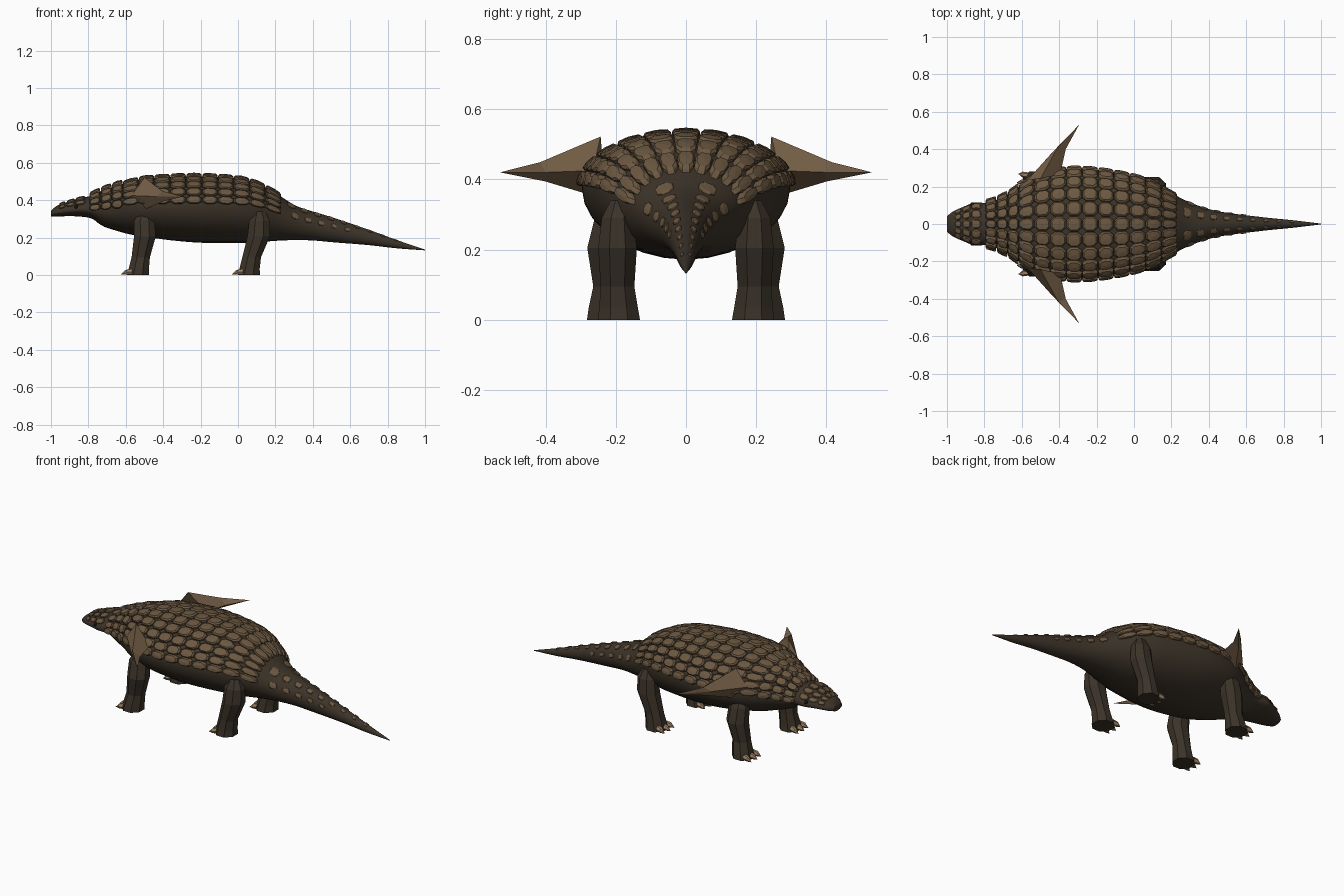
import bpy, bmesh, math
from mathutils import Vector

if "Cube" in bpy.data.objects:
    bpy.data.objects.remove(bpy.data.objects["Cube"])


def material(name, rgb):
    m = bpy.data.materials.new(name)
    m.diffuse_color = (*rgb, 1)
    m.use_nodes = True
    m.node_tree.nodes["Principled BSDF"].inputs["Base Color"].default_value = m.diffuse_color
    return m


HIDE = material("dark hide", (0.046, 0.034, 0.022))
LEG = material("leg hide", (0.044, 0.033, 0.022))
PLATE = material("armour brown", (0.150, 0.098, 0.053))
SPIKE = material("spike brown", (0.185, 0.120, 0.066))
CLAW = material("claw tan", (0.33, 0.22, 0.115))
EYE = material("eye black", (0.008, 0.007, 0.006))

# Body stations: x, centre height, half width, rise above centre, drop below centre
BODY = [
    (-1.00, .330, .042, .015, .018), (-.97, .335, .066, .035, .022),
    (-.90, .345, .097, .050, .030), (-.85, .350, .116, .060, .037),
    (-.78, .350, .112, .075, .048), (-.73, .355, .130, .093, .090),
    (-.66, .365, .165, .108, .125), (-.58, .370, .225, .127, .152),
    (-.50, .375, .268, .140, .170), (-.35, .375, .295, .150, .190),
    (-.20, .375, .290, .153, .202), (0.0, .370, .255, .145, .198),
    (.10, .360, .220, .130, .185), (.20, .330, .165, .110, .147),
    (.30, .290, .115, .085, .103), (.40, .265, .080, .075, .080),
    (.50, .245, .060, .065, .069), (.70, .200, .035, .042, .040),
    (.85, .165, .020, .022, .022), (1.0, .134, .002, .002, .002),
]


def slope(i, k):
    a, b = BODY[max(i - 1, 0)], BODY[min(i + 1, len(BODY) - 1)]
    return (b[k] - a[k]) / (b[0] - a[0])


def station(x):
    """Smoothly interpolated body station at x."""
    i = 0
    while i < len(BODY) - 2 and BODY[i + 1][0] < x:
        i += 1
    p, q = BODY[i], BODY[i + 1]
    h = q[0] - p[0]
    t = (x - p[0]) / h
    out = []
    for k in range(1, 5):
        out.append((2*t**3 - 3*t**2 + 1) * p[k] + (t**3 - 2*t**2 + t) * h * slope(i, k)
                   + (3*t**2 - 2*t**3) * q[k] + (t**3 - t**2) * h * slope(i + 1, k))
    return out


def skin(x, angle, lift=0.0):
    """Point on the body; angle 0 is the spine, +-90 degrees the flanks."""
    zc, w, up, down = station(x)
    c = math.cos(angle)
    return Vector((x, (w + lift) * math.sin(angle), zc + ((up if c > 0 else down) + lift) * c))


def loft(bm, rings, caps=True):
    loops = [[bm.verts.new(p) for p in r] for r in rings]
    n = len(loops[0])
    for a, b in zip(loops, loops[1:]):
        for i in range(n):
            bm.faces.new((a[i], a[(i + 1) % n], b[(i + 1) % n], b[i]))
    if caps:
        bm.faces.new(loops[0])
        bm.faces.new(loops[-1])
    return loops


def cone(bm, rings, tip):
    """Loft the rings and close them on a point."""
    last = loft(bm, rings, False)[-1]
    t = bm.verts.new(tip)
    for i in range(len(last)):
        bm.faces.new((last[i], last[(i + 1) % len(last)], t))


def finish(bm, name, mat, smooth=None):
    bmesh.ops.recalc_face_normals(bm, faces=bm.faces)
    me = bpy.data.meshes.new(name)
    bm.to_mesh(me)
    bm.free()
    me.materials.append(mat)
    ob = bpy.data.objects.new(name, me)
    bpy.context.collection.objects.link(ob)
    if smooth:
        bpy.ops.object.select_all(action='DESELECT')
        ob.select_set(True)
        bpy.context.view_layer.objects.active = ob
        bpy.ops.object.shade_smooth_by_angle(angle=math.radians(smooth))
    return ob


# Head, trunk and tail in one smooth skin
bm = bmesh.new()
loft(bm, [[skin(-1 + 2 * i / 70, 2 * math.pi * j / 28) for j in range(28)] for i in range(71)])
finish(bm, "body", HIDE, 50)


def scute(bm, x, angle, dx, da, height, cut=.5):
    """Raised eight-sided plate following the body surface."""
    shape = [(1, cut), (cut, 1), (-cut, 1), (-1, cut), (-1, -cut), (-cut, -1), (cut, -1), (1, -cut)]
    ring = lambda s, lift: [skin(min(x + u * dx * s, .99), angle + v * da * s, lift) for u, v in shape]
    cone(bm, [ring(1, -.006), ring(.97, height * .55), ring(.78, height)],
         skin(x, angle, height * 1.12))


# Back armour: a grid of plates from shoulder to hip
bm = bmesh.new()
step = math.radians(16)
for r in range(10):
    x = -.575 + r * .085
    for c in range(-5, 6):
        scute(bm, x, c * step, .0415, step * .485, .017)
finish(bm, "back_armour", PLATE)

# Neck collars: thicker stepped rows
bm = bmesh.new()
step = math.radians(21)
for x in (-.765, -.705, -.645):
    for c in range(-4, 5):
        scute(bm, x, c * step, .029, step * .48, .024)
finish(bm, "neck_collars", PLATE)

# Head plates: small and low
bm = bmesh.new()
step = math.radians(27)
for x, d in ((-.94, .016), (-.895, .021), (-.843, .025)):
    for c in range(-2, 3):
        scute(bm, x, c * step, d, step * .42, .008)
finish(bm, "head_plates", PLATE)

# Tail scutes: pairs shrinking to the tip
bm = bmesh.new()
for i in range(9):
    x = .285 + i * .07
    size = 1 - i * .06
    for s in (-1, 1):
        scute(bm, x, s * math.radians(30), .022 * size, math.radians(13), .007 * size)
        if i < 5:
            scute(bm, x + .02, s * math.radians(72), .02 * size, math.radians(11), .006 * size)
finish(bm, "tail_scutes", PLATE)

# Legs: centre x, y, z and radii of each ring
LEGS = {
    "front_leg": [(-.50, .20, .34, .03, .03), (-.50, .212, .29, .055, .048), (-.498, .225, .205, .058, .056),
                  (-.52, .218, .095, .049, .046), (-.53, .222, .035, .054, .055), (-.535, .222, 0, .058, .060)],
    "rear_leg": [(.115, .19, .34, .03, .025), (.115, .195, .29, .055, .045), (.11, .195, .205, .060, .055),
                 (.073, .195, .095, .050, .048), (.062, .192, .035, .054, .055), (.058, .191, 0, .059, .060)],
}
for name, rings in LEGS.items():
    for s, side in ((1, "left"), (-1, "right")):
        bm = bmesh.new()
        k = 1 / math.cos(math.pi / 8)
        loft(bm, [[(x + rx * k * math.cos((j + .5) * math.pi / 4),
                    s * (y + ry * k * math.sin((j + .5) * math.pi / 4)), z) for j in range(8)]
                  for x, y, z, rx, ry in rings])
        finish(bm, f"{name}_{side}", LEG)
        # Three claws per foot
        bm = bmesh.new()
        fx, fy = rings[-1][0] - .04, rings[-1][1]
        for t in (-1, 0, 1):
            cx, cy = fx + abs(t) * .008, fy + t * .038
            ring = [(cx, s * (cy + .016 * math.cos(a * math.pi / 3)),
                     .018 + .018 * math.sin(a * math.pi / 3)) for a in range(6)]
            mid = [(px - .028, py + s * t * .004, pz * .8) for px, py, pz in ring]
            cone(bm, [ring, mid], (cx - .052, s * (cy + t * .008), .003))
        finish(bm, f"{name}_claws_{side}", CLAW)

# Shoulder spikes: bent four-sided horns swept back
for s, side in ((1, "left"), (-1, "right")):
    bm = bmesh.new()
    base = [(-.57, .235, .425), (-.50, .243, .522), (-.395, .265, .425), (-.49, .270, .355)]
    mid = [(-.435, .385, .420), (-.405, .415, .449), (-.365, .400, .420), (-.40, .400, .394)]
    flip = lambda r: [(x, s * y, z) for x, y, z in r]
    cone(bm, [flip(base), flip(mid)], (-.294, s * .53, .42))
    finish(bm, f"shoulder_spike_{side}", SPIKE)

# Eyes
for s, side in ((1, "left"), (-1, "right")):
    bm = bmesh.new()
    bmesh.ops.create_uvsphere(bm, u_segments=10, v_segments=6, radius=.011)
    bmesh.ops.translate(bm, verts=bm.verts, vec=skin(-.865, s * math.radians(73), -.003))
    finish(bm, f"eye_{side}", EYE, 60)
